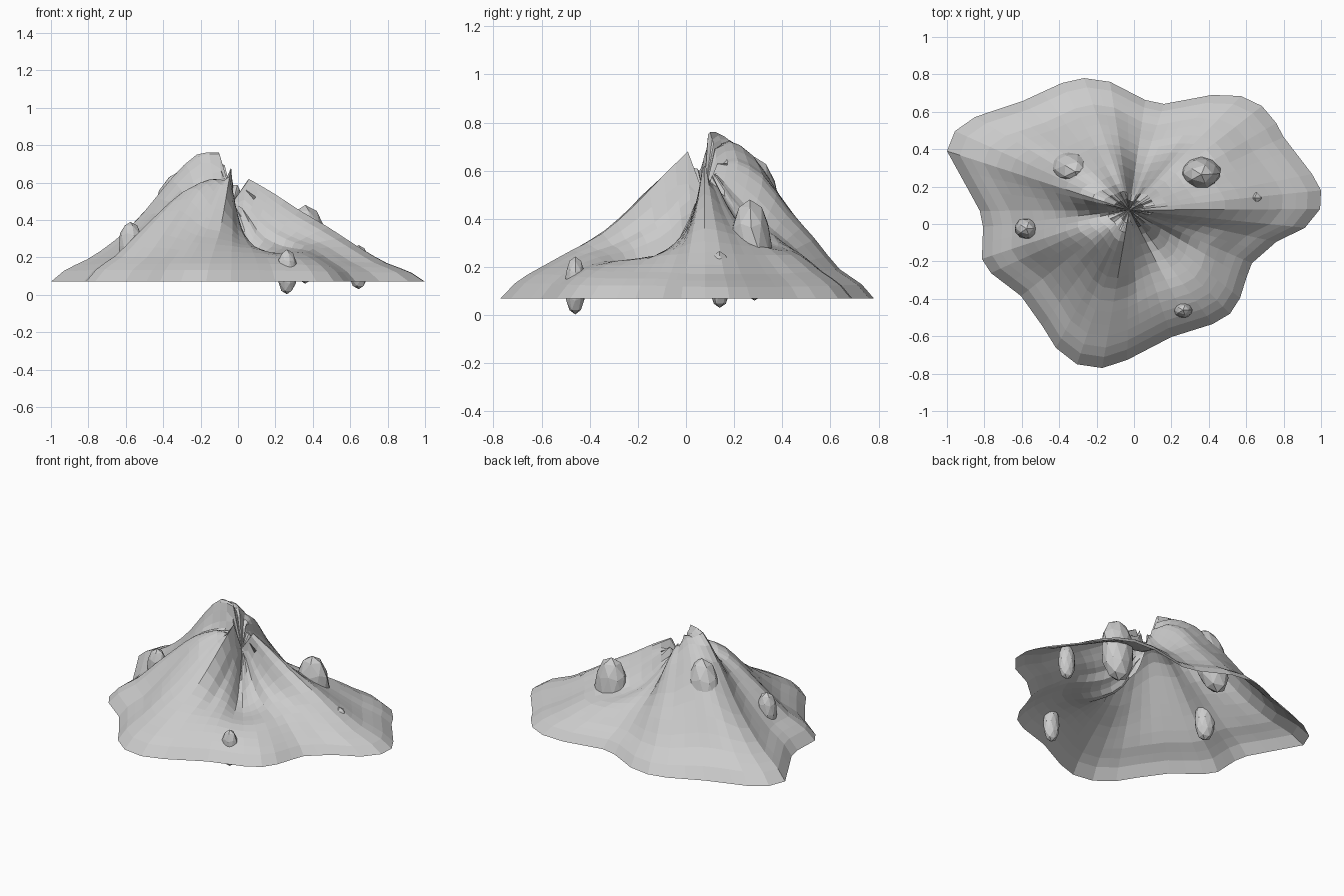
import bpy, bmesh, math, random
from mathutils import Vector

if "Cube" in bpy.data.objects:
    bpy.data.objects.remove(bpy.data.objects["Cube"])
random.seed(4)

stone = bpy.data.materials.new("stone grey")
stone.diffuse_color = (0.6, 0.6, 0.6, 1)
stone.use_nodes = True
stone.node_tree.nodes["Principled BSDF"].inputs["Base Color"].default_value = stone.diffuse_color

CX, CY, BASE = -0.025, 0.075, 0.07

# Foot outline of the mountain, seen from above
RIM = [(-1, .39), (-.957, .497), (-.85, .572), (-.594, .658), (-.385, .754),
       (-.267, .78), (-.128, .76), (.06, .663), (.16, .642), (.417, .69),
       (.572, .684), (.684, .631), (.76, .54), (.80, .465), (.952, .267),
       (1, .18), (.995, .08), (.914, -.02), (.76, -.096), (.63, -.21),
       (.60, -.29), (.567, -.396), (.513, -.48), (.42, -.535), (.2, -.604),
       (-.037, -.727), (-.17, -.77), (-.305, -.75), (-.417, -.663),
       (-.49, -.545), (-.604, -.385), (-.765, -.262), (-.813, -.187),
       (-.807, -.016), (-.824, .07), (-.888, .187)]

# Ridge and gully height profiles by compass angle, at the inner KNOTS
KNOTS = [0, .08, .2, .35, .5, .65, .8, .92, 1]
PROFILES = {0: (.62, .55, .45, .36, .26, .17), 20: (.60, .50, .40, .33, .25, .17),
            42: (.58, .42, .32, .28, .25, .18), 75: (.60, .50, .41, .34, .27, .18),
            110: (.66, .64, .58, .44, .32, .19), 140: (.70, .72, .67, .54, .38, .22),
            163: (.76, .75, .61, .43, .29, .19), 190: (.62, .59, .54, .44, .33, .21),
            218: (.62, .62, .57, .45, .32, .20), 260: (.68, .58, .45, .34, .27, .20),
            280: (.52, .40, .33, .28, .25, .20), 302: (.42, .27, .225, .22, .22, .19),
            325: (.48, .33, .26, .24, .23, .18), 341: (.55, .42, .34, .29, .25, .18)}
ANGLES = sorted(PROFILES)


def profile(deg):
    """Blend the two neighbouring profiles; the foot is a steeper lip."""
    deg %= 360
    i = max(k for k, a in enumerate(ANGLES) if a <= deg)
    a, b = ANGLES[i], ANGLES[(i + 1) % len(ANGLES)]
    f = (deg - a) / ((b - a) % 360)
    f = f * f * (3 - 2 * f)
    mix = [p + (q - p) * f for p, q in zip(PROFILES[a], PROFILES[b])]
    return [.5] + mix + [BASE + .53 * (mix[-1] - BASE), BASE]


def height(h, t):
    """Smooth curve through one profile."""
    i = max(k for k in range(len(KNOTS) - 1) if KNOTS[k] <= t)

    def slope(k):
        lo, hi = max(k - 1, 0), min(k + 1, len(KNOTS) - 1)
        return (h[hi] - h[lo]) / (KNOTS[hi] - KNOTS[lo])
    d = KNOTS[i + 1] - KNOTS[i]
    f = (t - KNOTS[i]) / d
    if i == 0:
        return h[0] + (h[1] - h[0]) * f
    m0 = slope(i) if i > 1 else (h[2] - h[1]) / d
    return ((2*f**3 - 3*f**2 + 1) * h[i] + (f**3 - 2*f**2 + f) * d * m0
            + (3*f**2 - 2*f**3) * h[i + 1] + (f**3 - f**2) * d * slope(i + 1))


def add_object(name, bm):
    me = bpy.data.meshes.new(name)
    bm.to_mesh(me)
    bm.free()
    me.materials.append(stone)
    ob = bpy.data.objects.new(name, me)
    bpy.context.collection.objects.link(ob)
    return ob


# Mountain: open radial skin, one spoke per rim corner plus fill-in spokes
spokes = []
for i, p in enumerate(RIM):
    p, q = Vector(p), Vector(RIM[(i + 1) % len(RIM)])
    spokes.append(p)
    n = 3 if (q - p).length > .24 else 2 if (q - p).length > .14 else 1
    spokes += [p.lerp(q, k / n) for k in range(1, n)]
RINGS = [.04, .08, .14, .2, .27, .35, .43, .5, .58, .65, .73, .8, .87, .93, 1]

bm = bmesh.new()
centre = bm.verts.new((CX, CY, .5))
grid = []
for p in spokes:
    dx, dy = p.x - CX, p.y - CY
    deg = math.degrees(math.atan2(dy, dx)) % 360
    h = profile(deg)
    # broken crags round the summit, leaving the main spikes whole
    whole = min(abs((deg - a + 180) % 360 - 180) for a in (0, 163, 260)) < 7
    drop = 0 if whole else random.uniform(0, .08)
    grid.append([bm.verts.new((CX + dx * t, CY + dy * t,
                 height(h, t) - drop * max(0, 1 - abs(t - .07) / .09)))
                 for t in RINGS])
for i, a in enumerate(grid):
    b = grid[(i + 1) % len(grid)]
    bm.faces.new((centre, b[0], a[0]))
    for k in range(len(RINGS) - 1):
        bm.faces.new((a[k], b[k], b[k + 1], a[k + 1]))
bmesh.ops.recalc_face_normals(bm, faces=bm.faces)
if sum(f.normal.z for f in bm.faces) < 0:
    bmesh.ops.reverse_faces(bm, faces=bm.faces)
add_object("mountain", bm)

# Boulders: tall, slightly barrel-shaped faceted stones through the skin
# (centre, radii, lean of the top in x and y)
BOULDERS = [(-.345, .305, .445, .108, .09, .215, .03, -.025),
            (.36, .275, .27, .108, .086, .21, 0, -.01),
            (-.575, -.025, .26, .063, .057, .13, 0, 0),
            (.262, -.46, .123, .053, .044, .12, 0, 0),
            (.645, .14, .148, .055, .046, .118, 0, 0)]
for n, (x, y, z, rx, ry, rz, lx, ly) in enumerate(BOULDERS, 1):
    bm = bmesh.new()
    bmesh.ops.create_icosphere(bm, subdivisions=2, radius=1)
    for v in bm.verts:
        r = math.hypot(v.co.x, v.co.y)
        s = random.uniform(.96, 1.03) * max(r, .01) ** -.15
        c = v.co.copy()
        v.co = (x + c.x * rx * s + lx * c.z, y + c.y * ry * s + ly * c.z, z + c.z * rz)
    add_object(f"boulder_{n}", bm)
